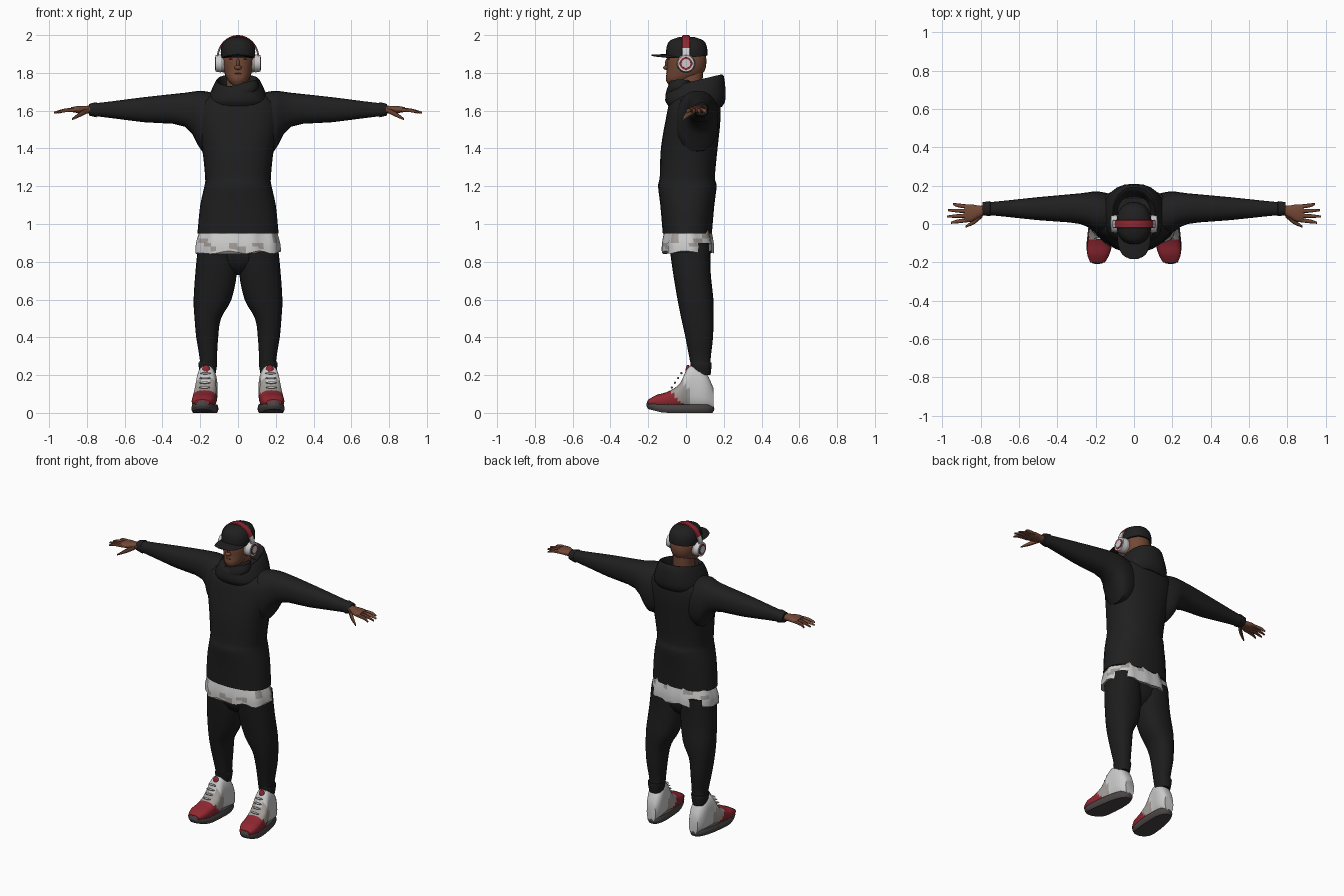
import bpy, bmesh, math
from math import sin, cos, pi
from mathutils import Vector, Matrix

if "Cube" in bpy.data.objects:
    bpy.data.objects.remove(bpy.data.objects["Cube"])


def material(name, *rgb):
    mat = bpy.data.materials.new(name)
    mat.use_nodes = True
    mat.diffuse_color = (*rgb, 1)
    shader = next(n for n in mat.node_tree.nodes if n.type == 'BSDF_PRINCIPLED')
    shader.inputs["Base Color"].default_value = (*rgb, 1)
    shader.inputs["Roughness"].default_value = .9
    return mat


BLACK = material("hoodie black", .014, .014, .014)
PANTS = material("trouser black", .012, .012, .012)
SKIN = material("brown skin", .17, .065, .036)
DARK = material("dark brown", .07, .03, .02)
RED = material("red", .28, .02, .03)
WHITE = material("off white", .6, .6, .6)
GREY = material("warm grey", .36, .33, .31)
SOLE = material("sole dark grey", .07, .06, .06)
parts = []


def finish(name, bm, mats, mirror):
    """Turn the mesh into a named object, mirrored to the other side if asked."""
    bmesh.ops.recalc_face_normals(bm, faces=bm.faces)
    mesh = bpy.data.meshes.new(name)
    bm.to_mesh(mesh)
    bm.free()
    part = bpy.data.objects.new(name, mesh)
    bpy.context.collection.objects.link(part)
    for mat in mats:
        mesh.materials.append(mat)
    if mirror:
        part.modifiers.new("mirror", 'MIRROR')
    parts.append(part)


def ring(at, wide, thick, shift=0, lift=0):
    """A rounded cross-section: place on the axis, two radii and the offset of its centre."""
    return Vector((at, wide, thick, shift, lift))


def curve_through(keys, steps):
    """Fill in sections on a smooth curve through the key sections."""
    padded = [keys[0], *keys, keys[-1]]
    for a, b, c, d in zip(padded, padded[1:], padded[2:], padded[3:]):
        for step in range(steps):
            t = step / steps
            blend = t * t * (3 - 2 * t)
            bend = (c - a) * t * (1 - t) ** 2 - (d - b) * t * t * (1 - t)
            yield b + (c - b) * blend + bend / 2
    yield keys[-1]


def power(value, squareness):
    return math.copysign(abs(value) ** (2 / squareness), value)


def loft(name, axis, keys, *mats, origin=(0, 0, 0), sides=24, square=2.3, steps=3,
         rule=None, warp=None, mirror=False):
    bm = bmesh.new()
    loops = []
    for at, wide, thick, shift, lift in curve_through(keys, steps):
        loop = []
        for i in range(sides):
            angle = 2 * pi * i / sides
            a = shift + wide * power(cos(angle), square)
            b = lift + thick * power(sin(angle), square)
            co = Vector({'x': (at, a, b), 'y': (a, at, b), 'z': (a, b, at)}[axis]) + Vector(origin)
            loop.append(bm.verts.new(warp(*co) if warp else co))
        loops.append(loop)
    for low, high in zip(loops, loops[1:]):
        for i in range(sides):
            bm.faces.new((low[i - 1], low[i], high[i], high[i - 1]))
    bm.faces.new(loops[0])
    bm.faces.new(loops[-1])
    if rule:
        for face in bm.faces:
            face.material_index = rule(face.calc_center_median())
    finish(name, bm, mats, mirror)


def ball(name, mat, centre, size, mirror=False):
    bm = bmesh.new()
    place = Matrix.Translation(centre) @ Matrix.Diagonal((*size, 1))
    bmesh.ops.create_uvsphere(bm, u_segments=16, v_segments=8, radius=1, matrix=place)
    finish(name, bm, [mat], mirror)


# Hoodie body, bloused over the waist
loft("hoodie_body", 'z', [
    ring(.95, .215, .13), ring(1.1, .2, .143), ring(1.2, .178, .155), ring(1.25, .174, .146),
    ring(1.4, .19, .15, lift=.01), ring(1.55, .22, .145, lift=.03),
    ring(1.65, .2, .13, lift=.04), ring(1.71, .1, .08, lift=.05)], BLACK, origin=(0, .007, 0))

# Sleeves
loft("sleeve", 'x', [
    ring(.1, .1, .14, -.03, -.06), ring(.19, .11, .16, -.02, -.06), ring(.28, .08, .09),
    ring(.5, .06, .066), ring(.73, .036, .037), ring(.75, .039, .04), ring(.79, .034, .03)],
    BLACK, origin=(0, .08, 1.605), mirror=True)

# Hood resting on the shoulders, its rim higher at the back
loft("hood", 'z', [
    ring(1.62, .15, .14), ring(1.66, .16, .16), ring(1.75, .12, .15), ring(1.75, .1, .12),
    ring(1.68, .08, .09)], BLACK, origin=(0, .05, 0),
    warp=lambda x, y, z: (x, y, z + 2 * max(0, z - 1.64) * (y - .05)))
loft("collar_fold", 'z', [ring(1.65, .06, .06), ring(1.69, .1, .075), ring(1.74, .09, .06)],
     BLACK, origin=(.01, -.03, 0), warp=lambda x, y, z: (x, y, z + x / 4))

# Shirt hem with folds and a ragged edge
loft("shirt_hem", 'z', [ring(.85, .224, .137), ring(.9, .22, .135), ring(.97, .2, .12)],
     WHITE, GREY, origin=(0, .01, 0), sides=40,
     rule=lambda c: int(sin(c.x * 47 + c.z * 60) + sin(c.y * 40 - c.z * 50) > 1.2),
     warp=lambda x, y, z: (x + .005 * sin(y * 70), y + .007 * sin(x * 60),
                           z + .008 * sin(x * 37 + y * 25) * (z < .87)))

# Trousers
loft("trouser_leg", 'z', [
    ring(.9, .1, .11, -.04, -.04), ring(.75, .11, .1, -.035, -.03), ring(.6, .1, .095, -.015, -.01),
    ring(.5, .07, .085, .01), ring(.4, .058, .073, .013, .01), ring(.28, .045, .055, .007, .015),
    ring(.26, .05, .056, .01, .02), ring(.2, .04, .05, .01, .02)],
    PANTS, origin=(.15, .06, 0), mirror=True)
ball("trouser_seat", PANTS, (0, .02, .85), (.18, .1, .12))


# Shoes, broader at the toe, which turns outward and curls up
def splay(x, y, z):
    return (.17 + x * (1 - y / 2) - y / 10, y, z + max(0, -.12 - y) / 4)


def shoe_colour(c):
    if c.y + c.z < .03:
        return 1
    return 2 if c.y + c.z < .15 and c.y < .02 else 0


loft("shoe_sole", 'z', [ring(0, .058, .17), ring(.02, .066, .18), ring(.045, .06, .173)], SOLE,
     origin=(0, -.03, 0), square=2.6, warp=splay, mirror=True)
profile = [(-.2, .05, .035), (-.15, .09, .056), (-.08, .12, .06), (-.03, .16, .06),
           (.02, .25, .052), (.1, .22, .055), (.146, .13, .035)]
loft("shoe_upper", 'y', [ring(y, half, top / 2 - .01, lift=top / 2 + .01) for y, top, half in profile],
     WHITE, RED, GREY, square=2.7, rule=shoe_colour, warp=splay, mirror=True)
ball("shoe_tongue", RED, splay(0, .01, .22), (.022, .013, .035), mirror=True)
for k in range(4):
    ball(f"shoe_lace_{k + 1}", WHITE, splay(0, k / 60 - .075, .135 + k / 40), (.03, .006, .006), mirror=True)

# Hands
loft("palm", 'x', [ring(.75, .024, .02, .02), ring(.8, .028, .02, .01), ring(.85, .046, .018),
                   ring(.885, .043, .012)], SKIN, origin=(0, .057, 1.606), mirror=True)
for k, (finger, tip) in enumerate(dict(little=.945, ring=.97, middle=.975, index=.955).items()):
    root, end = .09 - .023 * k, .105 - .033 * k
    loft(finger + "_finger", 'x', [
        ring(.86, .011, .011, root), ring(.92, .01, .01, (root + end) / 2, -.003),
        ring(tip, .005, .005, end, -.015)], SKIN, origin=(0, 0, 1.604), sides=10, mirror=True)
loft("thumb", 'x', [ring(.79, .014, .015, .05), ring(.83, .014, .015, .015, -.02),
                    ring(.88, .005, .005, -.015, -.05)],
     SKIN, origin=(0, 0, 1.604), sides=10, mirror=True)

# Head and face
loft("neck", 'z', [ring(1.64, .065, .065), ring(1.82, .06, .07)], SKIN, origin=(0, .02, 0))
loft("head", 'z', [
    ring(1.737, .03, .03, lift=-.065), ring(1.765, .056, .075, lift=-.035), ring(1.81, .075, .1, lift=-.005),
    ring(1.88, .083, .104), ring(1.95, .06, .08)], SKIN, origin=(0, .003, 0), square=2.2)
ball("nose_bridge", SKIN, (0, -.095, 1.85), (.009, .016, .03))
ball("nose_tip", SKIN, (0, -.105, 1.828), (.019, .016, .012))
ball("upper_lip", DARK, (0, -.093, 1.796), (.026, .012, .005))
ball("lower_lip", DARK, (0, -.092, 1.785), (.022, .012, .005))
ball("eye", WHITE, (.03, -.088, 1.858), (.013, .008, .005), mirror=True)
ball("iris", SOLE, (.03, -.092, 1.858), (.005, .005, .005), mirror=True)
ball("eyebrow", DARK, (.032, -.088, 1.873), (.016, .008, .004), mirror=True)

# Cap, its edge rising at the back
loft("cap_crown", 'z', [ring(1.88, .09, .11), ring(1.93, .09, .108), ring(1.97, .07, .09),
                        ring(1.99, .03, .04)], BLACK, origin=(0, .004, 0),
     warp=lambda x, y, z: (x, y, z + max(0, 1.9 - z) * 5 * max(0, y)))
loft("cap_brim", 'y', [ring(-.04, .086, .006), ring(-.11, .083, .006), ring(-.16, .06, .005),
                       ring(-.183, .02, .003)], BLACK, origin=(0, 0, 1.893),
     warp=lambda x, y, z: (x, y, z - 1.5 * x * x))

# Headphones: band bent over the cap, then stacked discs for each cup
loft("headphone_band", 'x', [ring(pi * k / 32, .021, .005) for k in range(-16, 17)], RED, WHITE,
     sides=8, square=4, steps=1, rule=lambda c: int(c.z < 1.935),
     warp=lambda t, y, h: ((.109 + h) * sin(t), y, 1.872 + (.123 + h) * cos(t)))
for name, mat, start, end, radius in [
        ("cushion", GREY, .065, .092, .05), ("shell", WHITE, .09, .119, .048),
        ("trim", RED, .1, .121, .037), ("centre", WHITE, .1, .123, .026)]:
    loft("headphone_" + name, 'x', [ring(start, radius, radius), ring(end, radius * .9, radius * .9)],
         mat, origin=(0, 0, 1.85), square=2, steps=1, mirror=True)

# Smooth shading that keeps hard edges
bpy.ops.object.select_all(action='DESELECT')
for part in parts:
    part.select_set(True)
bpy.context.view_layer.objects.active = parts[0]
bpy.ops.object.shade_smooth_by_angle(angle=math.radians(40))
